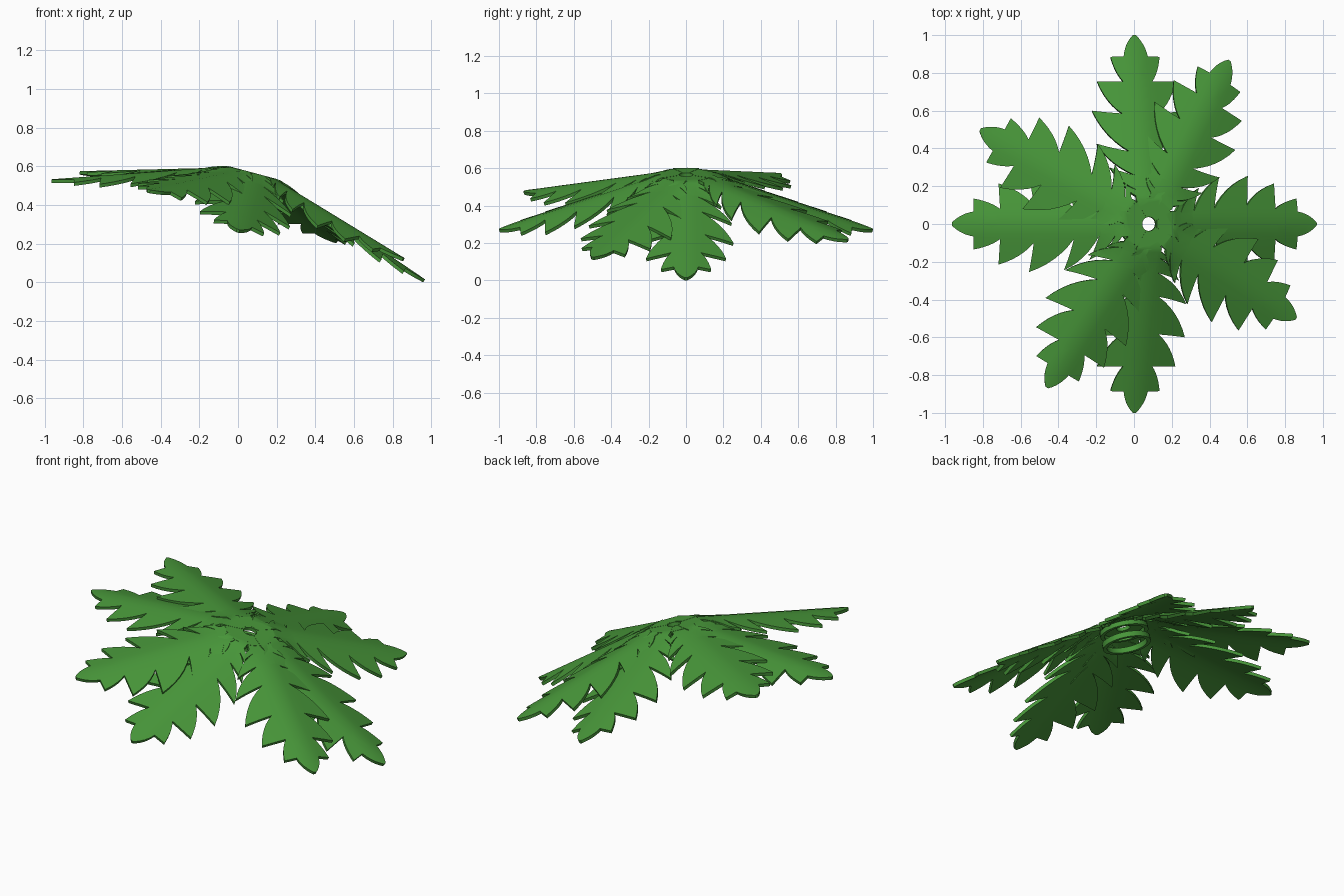
import bpy, bmesh, math
from mathutils import Matrix, Vector

cube = bpy.data.objects.get("Cube")
if cube:
    bpy.data.objects.remove(cube)

green = bpy.data.materials.new("leaf_green")
green.use_nodes = True
COLOUR = (0.065, 0.31, 0.042, 1)
green.diffuse_color = COLOUR
green.node_tree.nodes["Principled BSDF"].inputs["Base Color"].default_value = COLOUR

# The whole crown leans towards +x around its hub
CROWN = Matrix.Translation((0.08, 0, 0.567)) @ Matrix.Rotation(math.radians(15), 4, 'Y')
HUB_R = 0.13
THICK = 0.018

# Half outline of a leaf: (distance from hub, half width)
LOBES = [(0.885, 0.135), (0.755, 0.215), (0.6, 0.255), (0.425, 0.245), (0.3, 0.19), (0.215, 0.13)]
NOTCHES = [(0.888, 0.066), (0.755, 0.08), (0.585, 0.1), (0.385, 0.08),
           (0.26, 0.065), (0.18, 0.06), (0.15, 0.07)]
BASE = [(HUB_R, 0.07), (0.09, 0.05), (0.042, 0.02)]


def bezier(a, b, c, n=6):
    """Points of a quadratic curve, without its last point."""
    a, b, c = Vector(a), Vector(b), Vector(c)
    return [a * (1 - t) ** 2 + b * 2 * t * (1 - t) + c * t * t
            for t in (i / n for i in range(n))]


def half_outline():
    pts = bezier((1, 0.008), (0.955, 0.055), NOTCHES[0])
    for start, tip, end in zip(NOTCHES, LOBES, NOTCHES[1:]):
        # Fingers sweep forward: steep outer edge, long rounded inner edge
        fore = (start[0] * 0.6 + tip[0] * 0.4, start[1] * 0.45 + tip[1] * 0.55)
        aft = (tip[0] * 0.35 + end[0] * 0.65, tip[1] * 0.7 + end[1] * 0.3)
        pts += bezier(start, fore, tip) + bezier(tip, aft, end)
    return pts + [Vector(p) for p in NOTCHES[-1:] + BASE]


def finish(obj):
    obj.data.materials.append(green)
    bpy.ops.object.select_all(action='DESELECT')
    obj.select_set(True)
    bpy.context.view_layer.objects.active = obj
    bpy.ops.object.convert(target='MESH')
    bpy.ops.object.shade_smooth_by_angle(angle=math.radians(35))


def make_leaf(name, slope, lift):
    """A deeply cut blade that slopes down from the hub and droops to both sides."""
    bm = bmesh.new()
    half = half_outline()
    outline = [(p.x, p.y, 0) for p in half] + [(p.x, -p.y, 0) for p in reversed(half)]
    blade = bm.faces.new([bm.verts.new(p) for p in outline])
    blade.normal_update()
    if blade.normal.z < 0:
        blade.normal_flip()
    bmesh.ops.triangulate(bm, faces=[blade])
    # Cut the blade where it bends
    cuts = [((r, 0, 0), (1, 0, 0)) for r in (HUB_R, 0.25, 0.4, 0.6, 0.8)]
    cuts += [((0, t, 0), (0, 1, 0)) for t in (-0.12, -0.05, 0, 0.05, 0.12)]
    for co, no in cuts:
        bmesh.ops.bisect_plane(bm, geom=bm.verts[:] + bm.edges[:] + bm.faces[:],
                               dist=1e-5, plane_co=co, plane_no=no)
    for v in bm.verts:
        r, t = v.co.x, abs(v.co.y)
        droop = 0.26 * min(max((r - HUB_R) / 0.12, 0), 1)
        v.co.z = lift - slope * max(r - HUB_R, 0) - droop * t * t / (t + 0.045)
    mesh = bpy.data.meshes.new(name)
    bm.to_mesh(mesh)
    bm.free()
    obj = bpy.data.objects.new(name, mesh)
    bpy.context.collection.objects.link(obj)
    solid = obj.modifiers.new("thickness", 'SOLIDIFY')
    solid.thickness = THICK
    solid.offset = -1
    finish(obj)
    return obj


def make_ring(name, inner, outer, top, height, sides=32):
    """A flat ring with a rectangular section, around the crown's axis."""
    bm = bmesh.new()
    section = [(inner, top), (outer, top), (outer, top - height), (inner, top - height)]
    loops = []
    for i in range(sides):
        a = math.tau * i / sides
        loops.append([bm.verts.new((r * math.cos(a), r * math.sin(a), z)) for r, z in section])
    for i in range(sides):
        a, b = loops[i], loops[(i + 1) % sides]
        for j in range(4):
            k = (j + 1) % 4
            bm.faces.new((a[j], a[k], b[k], b[j]))
    bmesh.ops.recalc_face_normals(bm, faces=bm.faces[:])
    mesh = bpy.data.meshes.new(name)
    bm.to_mesh(mesh)
    bm.free()
    obj = bpy.data.objects.new(name, mesh)
    bpy.context.collection.objects.link(obj)
    finish(obj)
    obj.matrix_world = CROWN


# Four main leaves on the axes, four shallower ones turned between them
for name, slope, lift, turn in (("main_leaf", 0.348, 0, 0), ("between_leaf", 0.255, -0.002, -30)):
    leaf = make_leaf(name, slope, lift)
    for i in range(4):
        if i:
            leaf = leaf.copy()
            bpy.context.collection.objects.link(leaf)
        leaf.name = f"{name}_{i + 1}"
        leaf.matrix_world = CROWN @ Matrix.Rotation(math.radians(90 * i + turn), 4, 'Z')

# Hub plate with its hole, and the two rings under it
make_ring("hub_plate", 0.037, 0.135, -0.001, 0.02)
make_ring("upper_ring", 0.11, 0.132, -0.025, 0.025)
make_ring("lower_ring", 0.11, 0.132, -0.09, 0.03)
